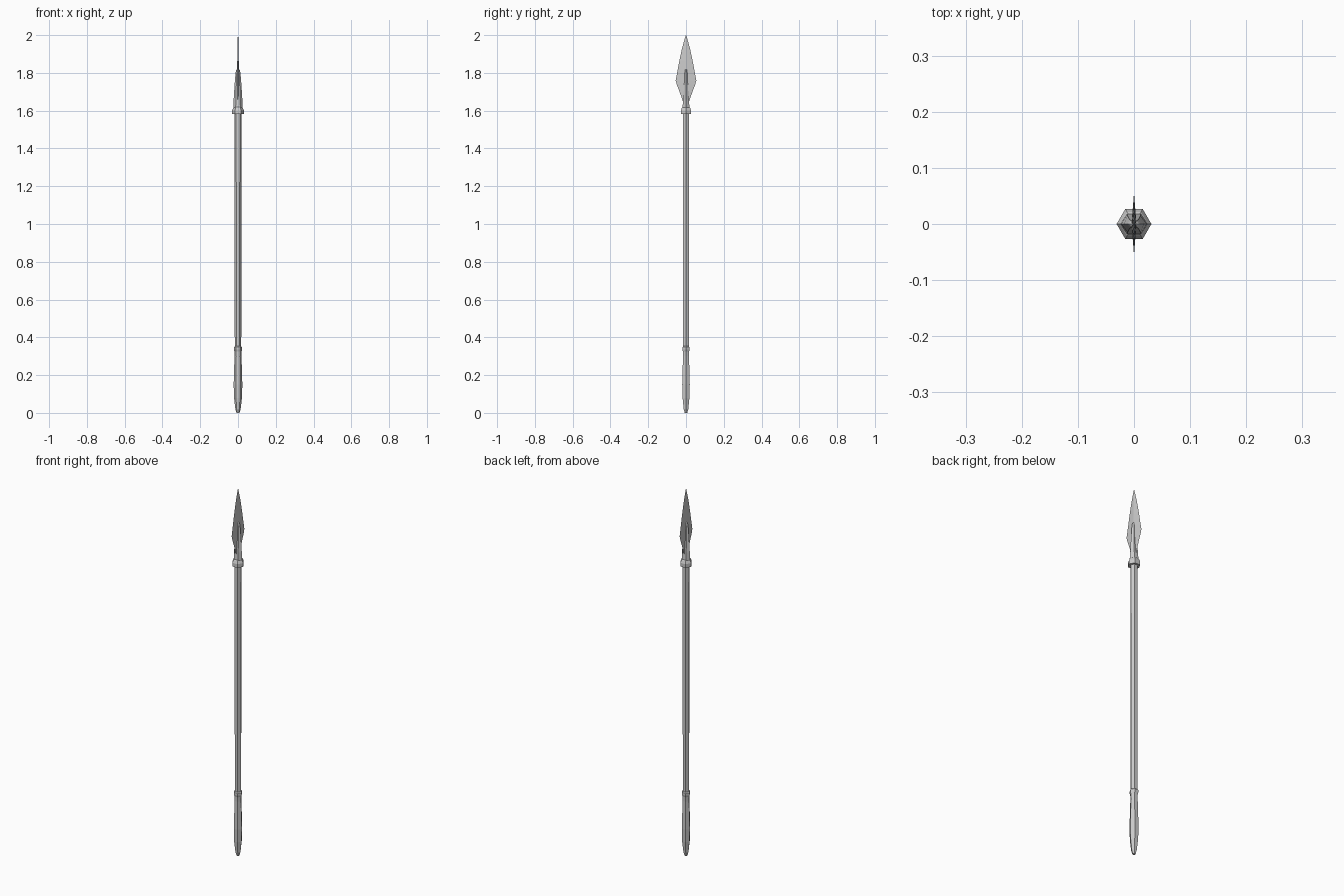
import bpy, bmesh, math


def loft(name, rings, sides=6):
    """Capped tube through rings of (z, x radius, y radius), corners on the x axis."""
    bm = bmesh.new()
    loops = []
    for z, rx, ry in rings:
        loops.append([bm.verts.new((rx * math.cos(math.tau * i / sides),
                                    ry * math.sin(math.tau * i / sides), z))
                      for i in range(sides)])
    for a, b in zip(loops, loops[1:]):
        for i in range(sides):
            j = (i + 1) % sides
            bm.faces.new((a[i], a[j], b[j], b[i]))
    bm.faces.new(loops[0][::-1])
    bm.faces.new(loops[-1])
    mesh = bpy.data.meshes.new(name)
    bm.to_mesh(mesh)
    bm.free()
    obj = bpy.data.objects.new(name, mesh)
    bpy.context.collection.objects.link(obj)
    return obj


def turned(name, profile):
    return loft(name, [(z, r, r) for z, r in profile])


# long hexagonal pole
turned("shaft", [(0.30, 0.017), (0.80, 0.018), (1.60, 0.019)])

# butt cap with rounded foot and a raised ring at its top
turned("butt_cap", [(0.0, 0.008), (0.02, 0.014), (0.08, 0.021), (0.15, 0.023),
                    (0.30, 0.0185), (0.325, 0.019), (0.335, 0.022),
                    (0.348, 0.022), (0.353, 0.017)])

# collar under the head
turned("collar", [(1.582, 0.019), (1.582, 0.031), (1.602, 0.031),
                  (1.615, 0.025), (1.62, 0.02)])

# socket flattening into the blade's central ridge
loft("socket", [(1.60, 0.022, 0.021), (1.62, 0.024, 0.021), (1.66, 0.023, 0.017),
                (1.74, 0.018, 0.011), (1.80, 0.013, 0.008),
                (1.815, 0.009, 0.006), (1.82, 0.004, 0.003)])

# leaf blade with a thin diamond section, wide along y
loft("blade", [(1.61, 0.003, 0.010), (1.65, 0.004, 0.017), (1.70, 0.004, 0.034),
               (1.735, 0.0045, 0.048), (1.76, 0.0045, 0.055), (1.80, 0.0045, 0.047),
               (1.86, 0.004, 0.036), (1.93, 0.003, 0.021), (1.98, 0.002, 0.007),
               (2.0, 0.0005, 0.001)], sides=4)
